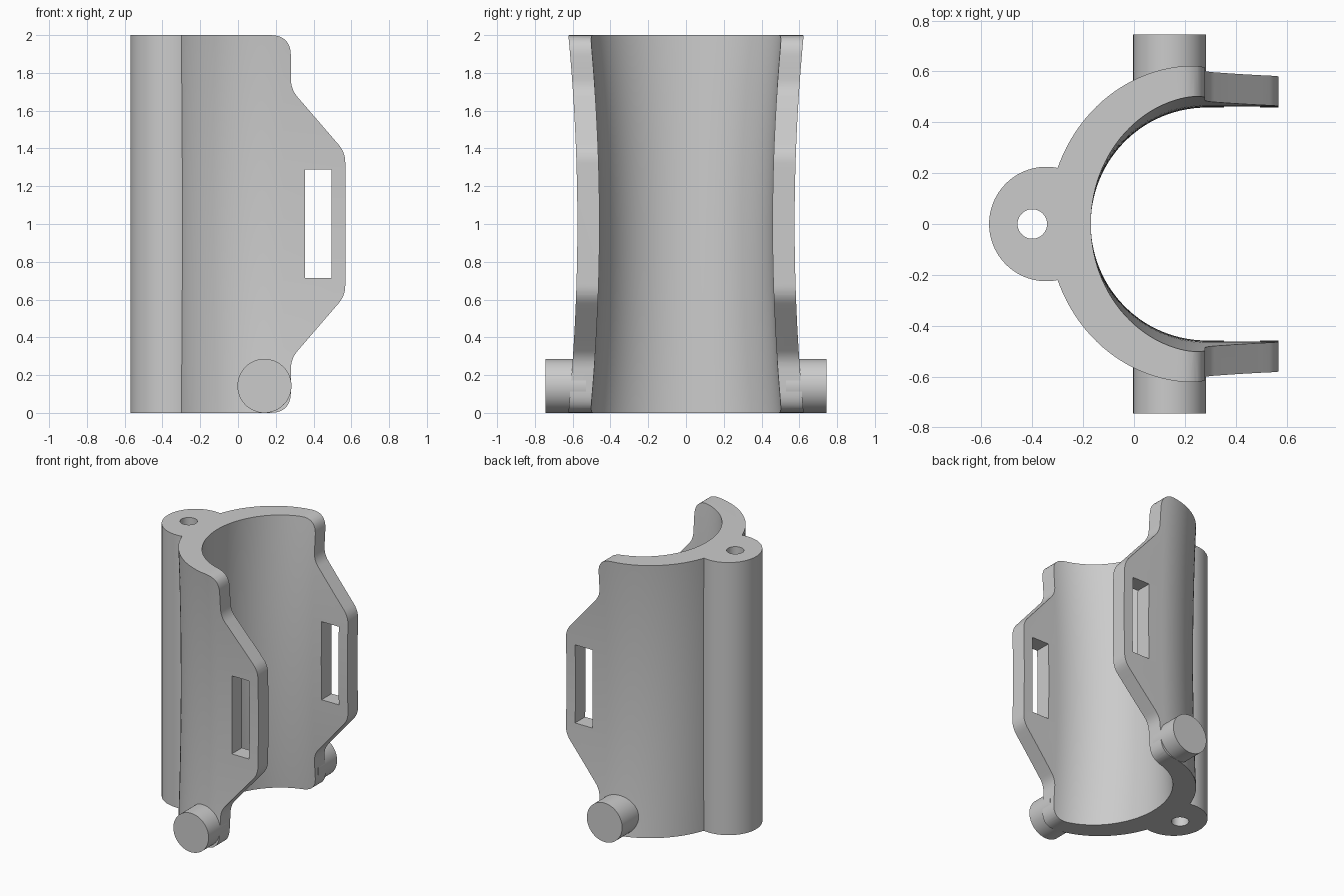
import bpy, bmesh, math
from mathutils import Vector

cube = bpy.data.objects.get("Cube")
if cube:
    bpy.data.objects.remove(cube, do_unlink=True)

grey = bpy.data.materials.new("plain grey")
grey.use_nodes = True
colour = (0.6, 0.6, 0.6, 1)
grey.diffuse_color = colour
grey.node_tree.nodes["Principled BSDF"].inputs["Base Color"].default_value = colour


def loft(name, rows):
    """Closed solid skinned through rows of equally many points."""
    bm = bmesh.new()
    rings = [[bm.verts.new(p) for p in row] for row in rows]
    n = len(rings[0])
    for a, b in zip(rings, rings[1:]):
        for i in range(n):
            j = (i + 1) % n
            bm.faces.new((a[i], a[j], b[j], b[i]))
    bm.faces.new(rings[0][::-1])
    bm.faces.new(rings[-1])
    bmesh.ops.recalc_face_normals(bm, faces=bm.faces)
    mesh = bpy.data.meshes.new(name)
    bm.to_mesh(mesh)
    bm.free()
    mesh.materials.append(grey)
    obj = bpy.data.objects.new(name, mesh)
    bpy.context.collection.objects.link(obj)
    return obj


def along_z(name, outline, z0, z1):
    return loft(name, [[(x, y, z) for x, y in outline] for z in (z0, z1)])


def along_y(name, outline, y0, y1):
    return loft(name, [[(x, y, z) for x, z in outline] for y in (y0, y1)])


def circle(cx, cy, r, n=64):
    return [(cx + r * math.cos(math.tau * i / n), cy + r * math.sin(math.tau * i / n))
            for i in range(n)]


def rounded(corners, steps=8):
    """Outline with each (x, z, trim) corner eased into a curve."""
    out = []
    for i, (x, z, trim) in enumerate(corners):
        p = Vector((x, z))
        if not trim:
            out.append(p)
            continue
        before = Vector(corners[i - 1][:2])
        after = Vector(corners[(i + 1) % len(corners)][:2])
        a = p + (before - p).normalized() * trim
        b = p + (after - p).normalized() * trim
        for k in range(steps + 1):
            t = k / steps
            out.append(a * (1 - t) ** 2 + p * 2 * t * (1 - t) + b * t * t)
    return out


def combine(target, tool, operation):
    mod = target.modifiers.new(operation, "BOOLEAN")
    mod.operation, mod.object, mod.solver = operation, tool, "EXACT"
    bpy.context.view_layer.objects.active = target
    bpy.ops.object.modifier_apply(modifier=mod.name)
    bpy.data.objects.remove(tool, do_unlink=True)


def half_loop(cx, a, b, end, steps=56):
    """U-shaped line: straight arms joined by a half ellipse."""
    arc = [math.pi * (0.5 + i / steps) for i in range(steps + 1)]
    return [(end, b)] + [(cx + a * math.cos(t), b * math.sin(t)) for t in arc] + [(end, -b)]


# Waisted U-shaped shell, narrowest at mid height
rows = []
for i in range(29):
    z = -0.05 + 2.1 * i / 28
    flare = 0.048 * (z - 1) ** 2
    outer = half_loop(0.24, 0.578, 0.575 + flare, 0.7)
    inner = half_loop(0.285, 0.455, 0.458 + flare, 0.7)
    rows.append([(x, y, z) for x, y in outer + inner[::-1]])
shell = loft("clamp_shell", rows)

# Trim to the side outline with the projecting strap wings
upper = [(0.28, 2, 0.11), (0.28, 1.713, 0.055), (0.568, 1.379, 0.055)]
lower = [(x, 2 - z, t) for x, z, t in reversed(upper)]
outline = rounded([(-1, 0, 0), (-1, 2, 0)] + upper + lower)
combine(shell, along_y("trim_outline", outline, -1, 1), "INTERSECT")

# Strap slots through both wings
slot = [(0.355, 0.715), (0.495, 0.715), (0.495, 1.288), (0.355, 1.288)]
combine(shell, along_y("slot_cutter", slot, -1, 1), "DIFFERENCE")

# Rounded boss on the back, with a rod hole
boss = [(min(x, -0.22), y) for x, y in circle(-0.345, 0, 0.225, 96)]
boss = [p for i, p in enumerate(boss) if p[0] < -0.22 or boss[i - 1][0] < -0.22
        or boss[(i + 1) % len(boss)][0] < -0.22]
combine(shell, along_z("boss", boss, 0, 2), "UNION")
combine(shell, along_z("hole_cutter", circle(-0.4, 0, 0.058, 40), -0.1, 2.1), "DIFFERENCE")

# Pivot pins at the bottom of each side
parts = [shell]
for side, s in (("left", 1), ("right", -1)):
    parts.append(along_y("pivot_pin_" + ("back" if s > 0 else "front"),
                         circle(0.14, 0.143, 0.143), s * 0.53, s * 0.745))

for obj in parts:
    bpy.ops.object.select_all(action="DESELECT")
    obj.select_set(True)
    bpy.context.view_layer.objects.active = obj
    bpy.ops.object.shade_smooth_by_angle(angle=math.radians(30))
